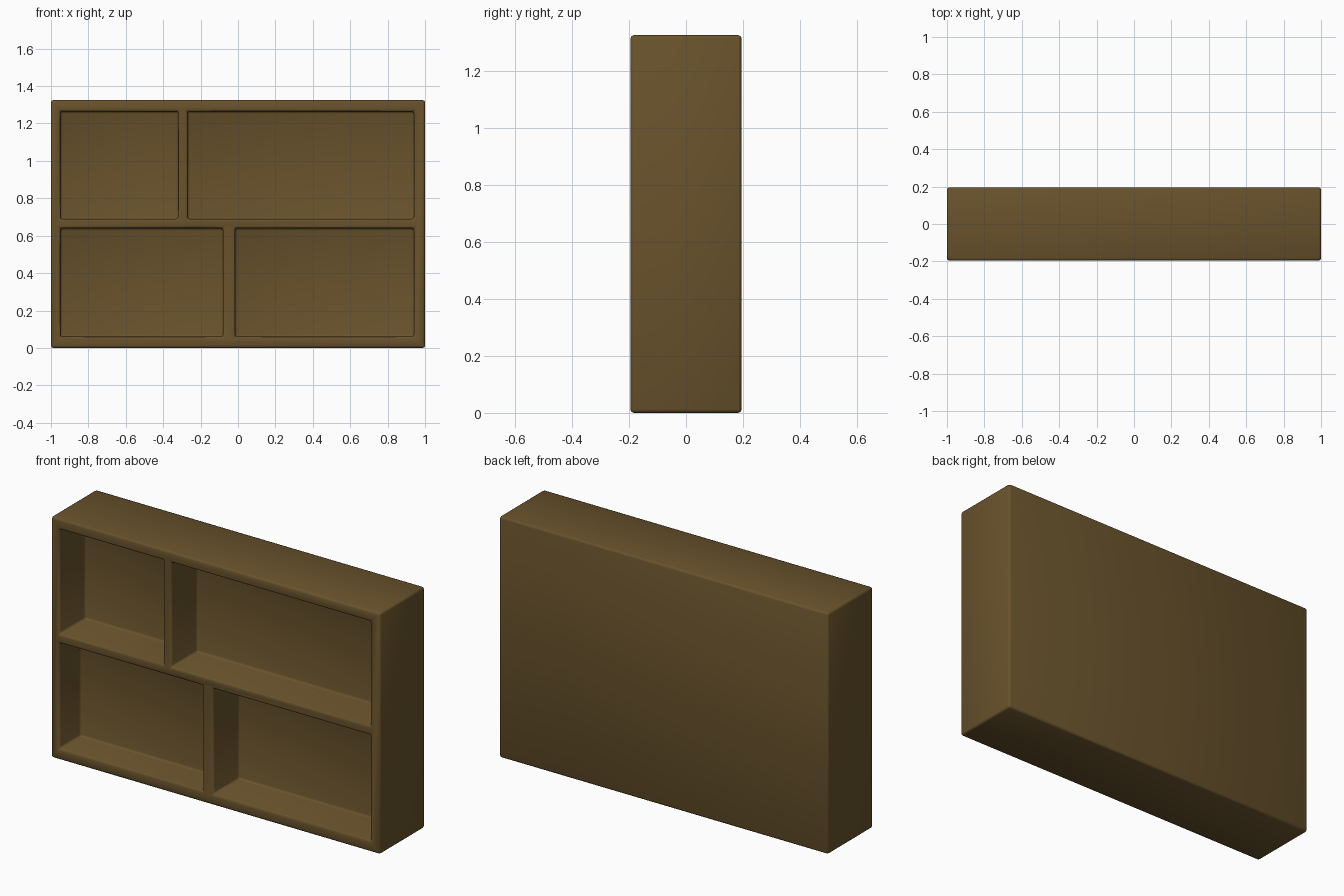
import bpy

if "Cube" in bpy.data.objects:
    bpy.data.objects.remove(bpy.data.objects["Cube"])

W, D, H = 2.0, 0.39, 1.325


def box(name, x0, x1, y0, y1, z0, z1):
    bpy.ops.mesh.primitive_cube_add(size=1, location=((x0 + x1) / 2, (y0 + y1) / 2, (z0 + z1) / 2))
    ob = bpy.context.object
    ob.name = name
    ob.scale = (x1 - x0, y1 - y0, z1 - z0)
    bpy.ops.object.transform_apply(location=True, rotation=False, scale=True)
    return ob


# Solid shelf block with a closed back
shelf = box("shelf_case", -W / 2, W / 2, -D / 2, D / 2, 0, H)

# Four open compartments: x0, x1, z0, z1, depth
compartments = [
    (-0.95, -0.32, 0.69, 1.265, 0.225),
    (-0.27, 0.94, 0.69, 1.265, 0.225),
    (-0.95, -0.08, 0.06, 0.64, 0.185),
    (-0.015, 0.94, 0.06, 0.64, 0.225),
]
for i, (x0, x1, z0, z1, depth) in enumerate(compartments):
    cutter = box(f"compartment_cutter_{i + 1}", x0, x1, -D / 2 - 0.1, -D / 2 + depth, z0, z1)
    cutter.hide_render = True
    mod = shelf.modifiers.new("compartment", "BOOLEAN")
    mod.operation = "DIFFERENCE"
    mod.solver = "EXACT"
    mod.object = cutter
    bpy.context.view_layer.objects.active = shelf
    bpy.ops.object.modifier_apply(modifier=mod.name)
    bpy.data.objects.remove(cutter)

# Softened edges on the frame, dividers and compartments
bevel = shelf.modifiers.new("soft_edges", "BEVEL")
bevel.width = 0.012
bevel.segments = 2
bevel.limit_method = "ANGLE"

# Brown wood
wood = bpy.data.materials.new("brown_wood")
wood.diffuse_color = (0.14, 0.085, 0.025, 1)
wood.use_nodes = True
wood.node_tree.nodes["Principled BSDF"].inputs["Base Color"].default_value = wood.diffuse_color
shelf.data.materials.append(wood)
for p in shelf.data.polygons:
    p.use_smooth = True
